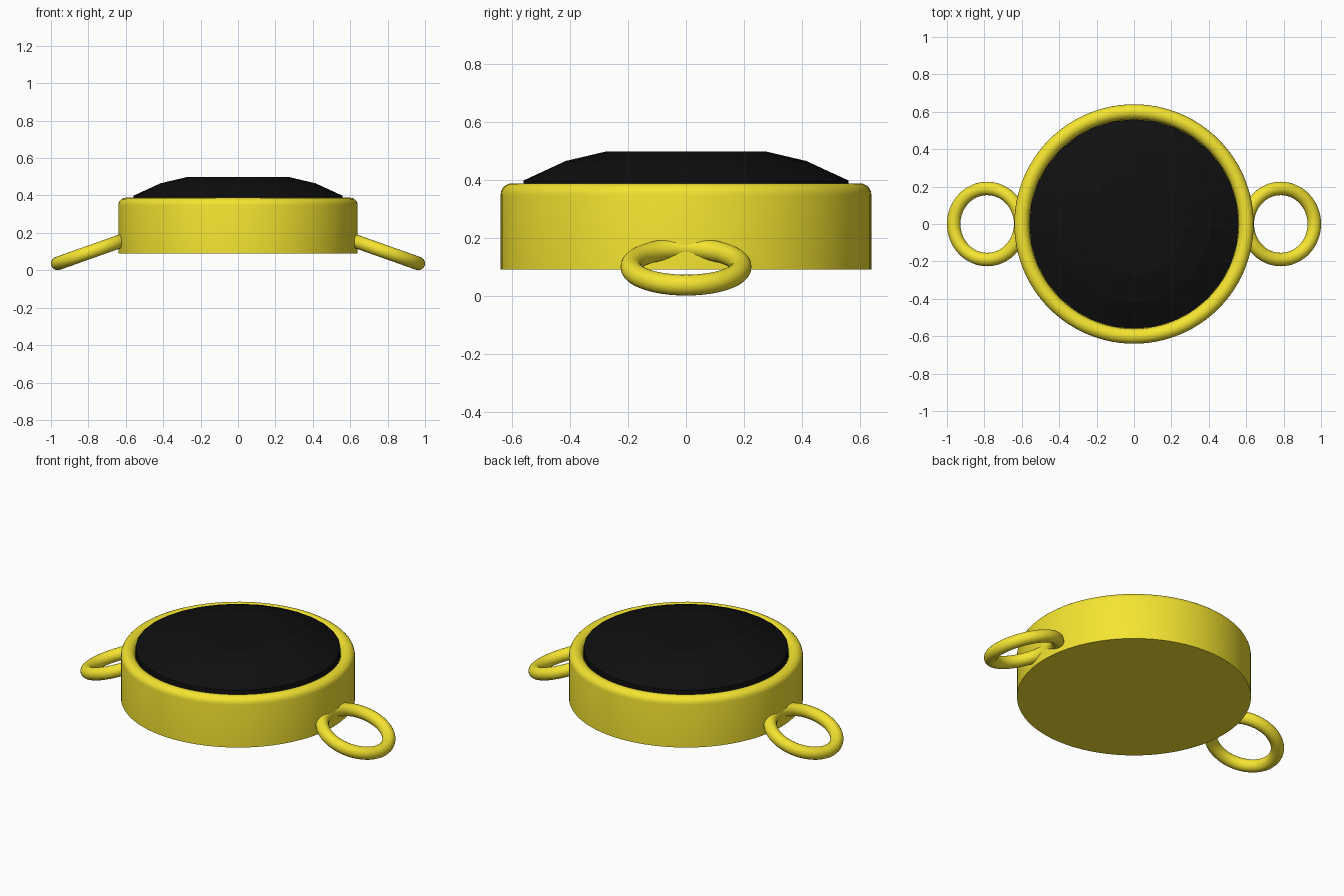
import bpy, bmesh, math

if "Cube" in bpy.data.objects:
    bpy.data.objects.remove(bpy.data.objects["Cube"])


def material(name, color):
    m = bpy.data.materials.new(name)
    m.diffuse_color = color
    m.use_nodes = True
    m.node_tree.nodes["Principled BSDF"].inputs["Base Color"].default_value = m.diffuse_color
    return m


gold = material("gold", (0.91, 0.78, 0.03, 1))
black = material("black", (0.005, 0.005, 0.005, 1))


def add_object(name, bm, mat):
    mesh = bpy.data.meshes.new(name)
    bmesh.ops.recalc_face_normals(bm, faces=bm.faces)
    bm.to_mesh(mesh)
    bm.free()
    ob = bpy.data.objects.new(name, mesh)
    bpy.context.collection.objects.link(ob)
    mesh.materials.append(mat)
    return ob


def smooth(ob):
    bpy.ops.object.select_all(action='DESELECT')
    ob.select_set(True)
    bpy.context.view_layer.objects.active = ob
    bpy.ops.object.shade_smooth_by_angle(angle=math.radians(35))


# Round setting: lathed drum with a rounded bead rim around a shallow recess
bead = [(0.60 + 0.04 * math.cos(a), 0.348 + 0.04 * math.sin(a))
        for a in (math.pi * i / 10 for i in range(11))]
profile = [(0, 0.09), (0.64, 0.09)] + bead + [(0.56, 0.33), (0, 0.33)]
bm = bmesh.new()
verts = [bm.verts.new((r, 0, z)) for r, z in profile]
edges = [bm.edges.new(pair) for pair in zip(verts, verts[1:])]
bmesh.ops.spin(bm, geom=verts + edges, cent=(0, 0, 0), axis=(0, 0, 1),
               angle=math.tau, steps=96, use_duplicate=False)
bmesh.ops.remove_doubles(bm, verts=bm.verts, dist=0.0005)
smooth(add_object("setting", bm, gold))

# Faceted stone: convex hull of rings with fewer points towards the flat top
bm = bmesh.new()
for r, z, n in [(0.56, 0.335, 32), (0.56, 0.398, 32),
                (0.415, 0.465, 16), (0.275, 0.498, 16)]:
    for i in range(n):
        a = math.tau * i / n
        bm.verts.new((r * math.cos(a), r * math.sin(a), z))
bmesh.ops.convex_hull(bm, input=bm.verts)
bmesh.ops.dissolve_limit(bm, angle_limit=math.radians(1),
                         verts=bm.verts, edges=bm.edges)
add_object("stone", bm, black)

# Tilted link rings on both sides, sunk slightly into the setting
for side, name in ((1, "right_ring"), (-1, "left_ring")):
    bpy.ops.mesh.primitive_torus_add(
        major_radius=0.19, minor_radius=0.036,
        major_segments=64, minor_segments=20,
        location=(side * 0.785, 0, 0.1),
        rotation=(0, side * math.radians(19.5), 0))
    ring = bpy.context.object
    ring.name = name
    ring.data.materials.append(gold)
    smooth(ring)
